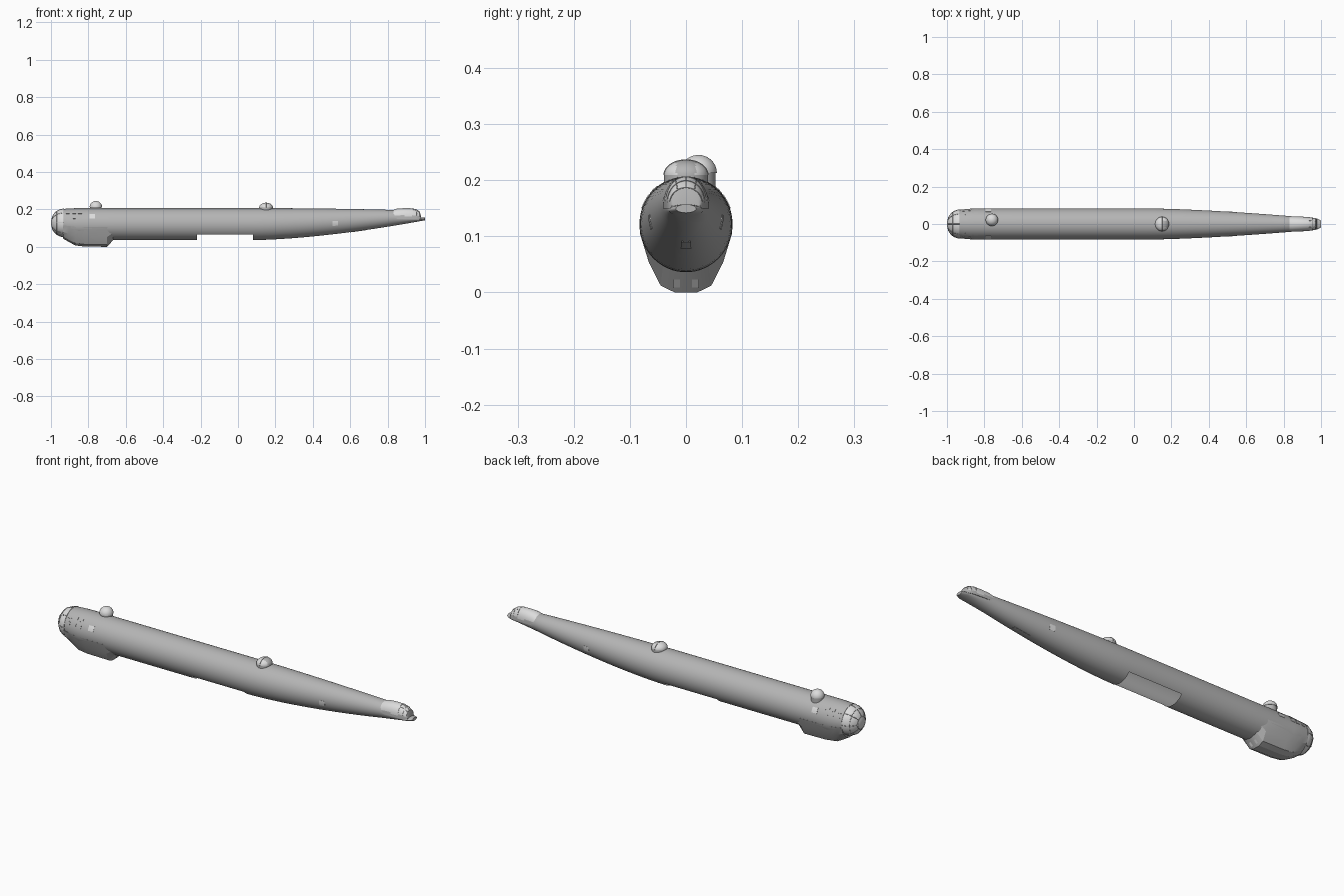
import bpy, bmesh, math
from mathutils import Vector

if "Cube" in bpy.data.objects:
    bpy.data.objects.remove(bpy.data.objects["Cube"])


def material(name, v):
    m = bpy.data.materials.new(name)
    m.diffuse_color = (v, v, v, 1)
    m.use_nodes = True
    m.node_tree.nodes["Principled BSDF"].inputs["Base Color"].default_value = m.diffuse_color
    return m


GREY = material("hull grey", 0.46)
LIGHT = material("pale glazing", 0.72)


def finish(name, bm, mats, angle=35, fix=True):
    if fix:
        bmesh.ops.recalc_face_normals(bm, faces=bm.faces)
    me = bpy.data.meshes.new(name)
    bm.to_mesh(me)
    bm.free()
    ob = bpy.data.objects.new(name, me)
    bpy.context.collection.objects.link(ob)
    for m in mats:
        me.materials.append(m)
    bpy.ops.object.select_all(action='DESELECT')
    bpy.context.view_layer.objects.active = ob
    ob.select_set(True)
    bpy.ops.object.shade_smooth_by_angle(angle=math.radians(angle))
    return ob


def loft(name, rings, mats, closed=True, caps=(True, True), angle=35, edit=None):
    bm = bmesh.new()
    vs = [[bm.verts.new(p) for p in r] for r in rings]
    n = len(vs[0])
    for a, b in zip(vs, vs[1:]):
        for i in range(n if closed else n - 1):
            j = (i + 1) % n
            bm.faces.new((a[i], a[j], b[j], b[i]))
    for ring, cap in ((vs[0], caps[0]), (vs[-1], caps[1])):
        if cap:
            bm.faces.new(ring)
    bmesh.ops.recalc_face_normals(bm, faces=bm.faces)
    if edit:
        edit(bm)
    return finish(name, bm, mats, angle, fix=False)


# Hull section: bottom, top and half width at station x
def section(x):
    if x < -0.85:
        k = ((-0.85 - x) / 0.08) ** 1.5
        return 0.036 + 0.017 * k, 0.207 - 0.004 * k, 0.083 - 0.007 * k
    t = max(0, (x - 0.08) / 0.92)
    zb = 0.036 + 0.106 * t ** 1.6
    hw = 0.083 - 0.055 * t ** 1.5
    zt = 0.207 - 0.009 * (t / 0.78) ** 2
    if x > 0.83:
        zt += (0.157 - zt) * min(1, (x - 0.83) / 0.14)
    if x > 0.97:
        hw *= 1 - 0.35 * ((x - 0.97) / 0.03) ** 2
    return zb, zt, hw


# Angle a: 0 is +y, 90 is up
def hull_point(x, a, lift=0.0):
    zb, zt, hw = section(x)
    c, s, h = math.cos(a), math.sin(a), (zt - zb) / 2
    n = Vector((0, c / hw, s / h)).normalized() * lift
    return Vector((x, hw * c, (zb + zt) / 2 + h * s)) + n


# Hull with the open wing bay underneath
def cut_bay(bm):
    for co, no in (((-0.22, 0, 0), (1, 0, 0)), ((0.08, 0, 0), (1, 0, 0)),
                   ((0, 0, 0.065), (0, 0, 1))):
        geom = bm.verts[:] + bm.edges[:] + bm.faces[:]
        bmesh.ops.bisect_plane(bm, geom=geom, plane_co=co, plane_no=no, dist=1e-6)
    bay = []
    for f in bm.faces:
        c = f.calc_center_median()
        if -0.22 < c.x < 0.08 and c.z < 0.065:
            bay.append(f)
    bmesh.ops.delete(bm, geom=bay, context='FACES')


N = 64
stations = ([-0.93, -0.91, -0.89, -0.87, -0.85, -0.6, -0.3, 0.0]
            + [0.08 + 0.05 * i for i in range(15)]
            + [0.83, 0.86, 0.9, 0.94, 0.97, 0.98, 0.99, 1.0])
loft("fuselage", [[hull_point(x, math.tau * i / N) for i in range(N)] for x in stations],
     [GREY], caps=(False, True), edit=cut_bay)


# Domes
def dome(name, centre, radii, axis, mats, rule=None):
    rings = []
    for j in range(13):
        t = math.radians(89.0) * j / 12
        ring = []
        for i in range(48):
            p = math.tau * i / 48
            a, b, h = math.cos(t) * math.cos(p), math.cos(t) * math.sin(p), math.sin(t)
            v = (-h, a, b) if axis == 'X' else (a, b, h)
            ring.append([centre[k] + radii[k] * v[k] for k in range(3)])
        rings.append(ring)

    def paint(bm):
        for f in bm.faces:
            if rule and rule(f.calc_center_median() - Vector(centre)):
                f.material_index = 1
    return loft(name, rings, mats, edit=paint)


def drum(name, x, y, z0, z1, rx, ry, mat):
    rings = [[(x + rx * math.cos(math.tau * i / 48), y + ry * math.sin(math.tau * i / 48), z)
              for i in range(48)] for z in (z0, z1)]
    loft(name, rings, [mat])


# Raised thin rib following a path of points with outward normals from a centre
def rib(name, pts, mat, r=0.0015):
    cu = bpy.data.curves.new(name, 'CURVE')
    cu.dimensions = '3D'
    cu.bevel_depth = r
    cu.bevel_resolution = 1
    sp = cu.splines.new('POLY')
    sp.points.add(len(pts) - 1)
    for p, q in zip(sp.points, pts):
        p.co = (*q, 1)
    ob = bpy.data.objects.new(name, cu)
    cu.materials.append(mat)
    bpy.context.collection.objects.link(ob)


# Glazed nose with ribs
NC, NR = (-0.93, 0, 0.128), (0.07, 0.076, 0.075)
dome("nose_glazing", NC, NR, 'X', [LIGHT])


def nose_point(t, p):
    return (NC[0] - NR[0] * math.sin(t), NR[1] * math.cos(t) * math.cos(p),
            NC[2] + NR[2] * math.cos(t) * math.sin(p))


for k in range(8):
    rib(f"nose_rib_{k}", [nose_point(math.radians(6 * j), math.pi * k / 4) for j in range(12)], GREY)
for k, t in enumerate((0.03, 0.6, 1.15)):
    rib(f"nose_ring_{k}", [nose_point(t, math.tau * i / 40) for i in range(41)], GREY)

# Chin fairing with sloping ends
inner = [(0.076, 0.115), (0.066, 0.08), (0.04, 0.055), (0.018, 0.044)]
outer = [(0.082, 0.105), (0.066, 0.053), (0.045, 0.012), (0.02, 0.0)]
rings = []
for x, t in ((-0.935, 0.0), (-0.905, 0.4), (-0.87, 0.83), (-0.82, 0.97), (-0.70, 1.0), (-0.66, 0.0)):
    half = [(a[0] + (b[0] - a[0]) * t, a[1] + (b[1] - a[1]) * t) for a, b in zip(inner, outer)]
    rings.append([(x, y, z) for y, z in half] + [(x, -y, z) for y, z in reversed(half)])
loft("chin_fairing", rings, [GREY], angle=20)

# Offset front dome and mid turret on the spine
drum("front_dome_base", -0.76, 0.022, 0.185, 0.213, 0.031, 0.031, GREY)
dome("front_dome", (-0.76, 0.022, 0.213), (0.033, 0.033, 0.032), 'Z', [LIGHT])
drum("mid_turret_base", 0.15, 0, 0.185, 0.209, 0.037, 0.039, GREY)
dome("mid_turret", (0.15, 0, 0.209), (0.037, 0.039, 0.027), 'Z', [LIGHT, GREY],
     lambda c: c.x > 0.005 and abs(c.y) < 0.017)
rib("mid_turret_frame", [(0.15, 0.039 * math.cos(a), 0.209 + 0.027 * math.sin(a))
                         for a in [math.pi * i / 20 for i in range(21)]], GREY)

# Tail turret
rings = []
for x, zt, hw in ((0.83, 0.197, 0.041), (0.85, 0.204, 0.041), (0.89, 0.207, 0.04),
                  (0.93, 0.206, 0.037), (0.955, 0.199, 0.034), (0.972, 0.187, 0.030), (0.978, 0.165, 0.026)):
    rings.append([(x, hw * math.cos(a), 0.15 + (zt - 0.15) * math.sin(a) ** 0.8)
                  for a in [math.pi * i / 24 for i in range(24)] + [math.pi - 1e-4]])


def tail_paint(bm):
    for f in bm.faces:
        c = f.calc_center_median()
        f.material_index = 1 if c.x > 0.972 or c.z < 0.165 else 0


loft("tail_turret", rings, [LIGHT, GREY], edit=tail_paint)
for k in (3, 4, 5):
    rib(f"tail_turret_ring_{k}", rings[k][2:-2], GREY, 0.001)
for k in (8, 12, 16):
    rib(f"tail_turret_bar_{k}", [r[k] for r in rings[3:6]], GREY, 0.001)


# Thin plates lying on the hull skin
def plate(name, x0, x1, a0, a1, mat, lift=0.0012):
    rings = []
    for j in range(7):
        x = x0 + (x1 - x0) * j / 6
        ang = [math.radians(a0 + (a1 - a0) * i / 6) for i in range(7)]
        rings.append([hull_point(x, a, lift) for a in ang]
                     + [hull_point(x, a, -0.002) for a in reversed(ang)])
    loft(name, rings, [mat])


for side in (0, 1):
    def both(a0, a1):
        return (180 - a1, 180 - a0) if side else (a0, a1)
    tag = "left" if side else "right"
    # Cabin windows in two rows, one larger pale window
    for k, x in enumerate((-0.92, -0.885, -0.855)):
        for r, (a0, a1) in enumerate(((19, 30), (40, 52))):
            plate(f"cabin_window_{tag}_{k}_{r}", x, x + 0.02, *both(a0, a1), GREY)
    plate(f"side_window_{tag}", -0.795, -0.765, *both(20, 38), LIGHT)
    plate(f"rear_port_{tag}", 0.505, 0.535, *both(-20, 2), LIGHT)
    # Square ports on the rear slope of the chin
    bm = bmesh.new()
    y = -0.017 if side else 0.017
    q = [(-0.691, y - 0.006, 0.010), (-0.691, y + 0.006, 0.010),
         (-0.678, y + 0.006, 0.0243), (-0.678, y - 0.006, 0.0243)]
    bm.faces.new([bm.verts.new((p[0] + 0.001, p[1], p[2] - 0.001)) for p in q])
    finish(f"chin_port_{tag}", bm, [LIGHT])

# Belly hatch near the tail
plate("belly_hatch", 0.60, 0.69, -99, -81, GREY)
